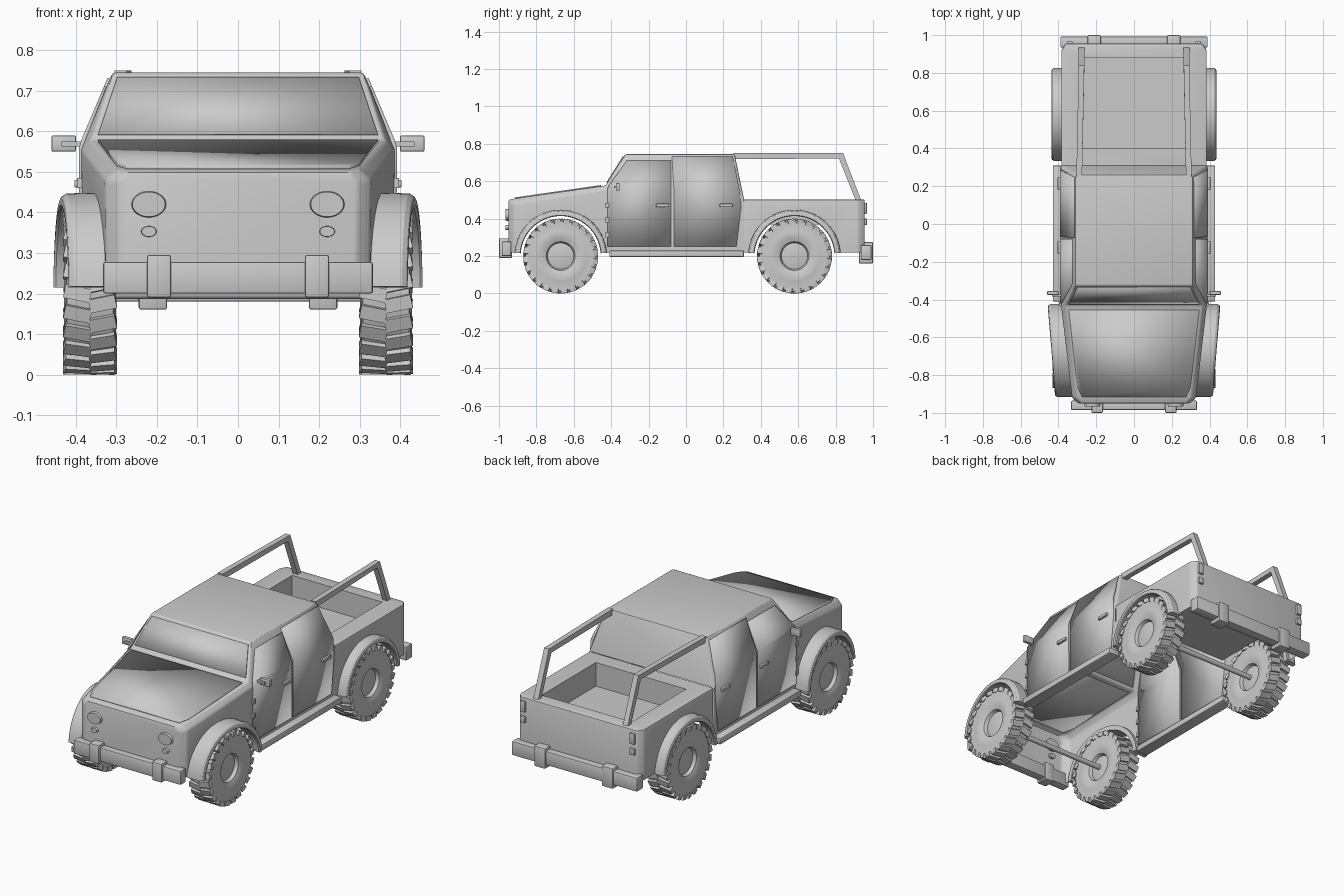
import bpy, bmesh
from math import sin, cos, pi, radians
from mathutils import Matrix, Vector

if "Cube" in bpy.data.objects:
    bpy.data.objects.remove(bpy.data.objects["Cube"])

AXLES = (-0.67, 0.58)
WELL = 0.235


def finish(bm, name):
    bmesh.ops.recalc_face_normals(bm, faces=bm.faces)
    me = bpy.data.meshes.new(name)
    bm.to_mesh(me)
    bm.free()
    ob = bpy.data.objects.new(name, me)
    bpy.context.collection.objects.link(ob)
    return ob


def skin_bm(rings):
    """Join closed rings of points into a capped solid."""
    bm = bmesh.new()
    vs = [[bm.verts.new(p) for p in r] for r in rings]
    n = len(vs[0])
    for a, b in zip(vs, vs[1:]):
        for i in range(n):
            j = (i + 1) % n
            bm.faces.new((a[i], a[j], b[j], b[i]))
    bm.faces.new(vs[0])
    bm.faces.new(vs[-1])
    bmesh.ops.recalc_face_normals(bm, faces=bm.faces)
    return bm


def box(name, lo, hi, bevel=0.0):
    bm = bmesh.new()
    c = [(a + b) / 2 for a, b in zip(lo, hi)]
    s = [abs(b - a) for a, b in zip(lo, hi)]
    bmesh.ops.create_cube(bm, size=1, matrix=Matrix.Translation(c) @ Matrix.Diagonal((*s, 1)))
    if bevel:
        bmesh.ops.bevel(bm, geom=bm.edges[:], offset=bevel, segments=2, profile=0.5, affect='EDGES')
    return finish(bm, name)


def plate(name, polys, thick):
    """Thin panel made of joined polygons, thickened both ways."""
    bm = bmesh.new()
    for poly in polys:
        bm.faces.new([bm.verts.new(p) for p in poly])
    bmesh.ops.remove_doubles(bm, verts=bm.verts[:], dist=1e-4)
    ob = finish(bm, name)
    m = ob.modifiers.new("thickness", 'SOLIDIFY')
    m.thickness, m.offset = thick, 0
    return ob


def drum(name, x0, x1, y, z, r, seg=48):
    bm = bmesh.new()
    mat = Matrix.Translation(((x0 + x1) / 2, y, z)) @ Matrix.Rotation(pi / 2, 4, 'Y')
    bmesh.ops.create_cone(bm, cap_ends=True, segments=seg, radius1=r, radius2=r,
                          depth=abs(x1 - x0), matrix=mat)
    return finish(bm, name)


def hull(name, stations, cutters, seam_y):
    """Loft half sections, soften edges, cut openings, then open the underside."""
    rings = [[(x, y, z) for x, z in h] + [(-x, y, z) for x, z in reversed(h)] for y, h in stations]
    bm = skin_bm(rings)
    edges = [e for e in bm.edges if e.calc_face_angle(0) > radians(28)
             and not all(v.co.z < 0.23 for v in e.verts)
             and not all(abs(v.co.y - seam_y) < 1e-4 for v in e.verts)]
    bmesh.ops.bevel(bm, geom=edges, offset=0.008, segments=2, profile=0.5, affect='EDGES')
    ob = finish(bm, name)
    for c in cutters:
        m = ob.modifiers.new("cut", 'BOOLEAN')
        m.operation, m.solver, m.object = 'DIFFERENCE', 'EXACT', c
    me = bpy.data.meshes.new_from_object(ob.evaluated_get(bpy.context.evaluated_depsgraph_get()))
    ob.modifiers.clear()
    bm = bmesh.new()
    bm.from_mesh(me)

    def unwanted(f):
        if all(v.co.z < 0.222 for v in f.verts) or all(abs(v.co.y - seam_y) < 1e-3 for v in f.verts):
            return True
        return any(all(Vector((v.co.y - a, v.co.z - 0.2)).length < WELL + 0.002 for v in f.verts)
                   for a in AXLES)
    bmesh.ops.delete(bm, geom=[f for f in bm.faces if unwanted(f)], context='FACES')
    bm.to_mesh(ob.data)
    bm.free()
    for c in cutters:
        bpy.data.objects.remove(c)
    return ob


def wells(y):
    return [drum("well_cutter", s * 0.30, s * 0.6, y, 0.2, WELL) for s in (-1, 1)]


# Cab with hood
hull("cab_body", [
    (-0.95, [(0.29, 0.22), (0.295, 0.475), (0.275, 0.50)]),
    (-0.92, [(0.325, 0.22), (0.328, 0.48), (0.30, 0.507)]),
    (-0.43, [(0.383, 0.22), (0.386, 0.555), (0.365, 0.577)]),
    (-0.325, [(0.385, 0.22), (0.388, 0.56), (0.31, 0.745)]),
    (0.26, [(0.385, 0.22), (0.388, 0.56), (0.31, 0.745)]),
    (0.31, [(0.385, 0.22), (0.388, 0.49), (0.378, 0.505)]),
], wells(AXLES[0]), 0.31)

# Cargo bed with recessed tray
tray = box("tray_cutter", (-0.28, 0.40, 0.37), (0.28, 0.88, 0.7))
hull("cargo_bed", [
    (0.31, [(0.385, 0.22), (0.385, 0.503)]),
    (0.92, [(0.385, 0.22), (0.385, 0.503)]),
    (0.955, [(0.362, 0.22), (0.362, 0.503)]),
], wells(AXLES[1]) + [tray], 0.31)

# Hood panel and windshield
hood_z = lambda y: 0.509 + (y + 0.92) * 0.143
hood = [(0.345, -0.455), (0.30, -0.86), (0.275, -0.915)]
hood = hood + [(-x, y) for x, y in reversed(hood)]
plate("hood_panel", [[(x, y, hood_z(y)) for x, y in hood]], 0.008)
plate("windshield", [[(0.345, -0.423, 0.592), (0.298, -0.335, 0.733),
                      (-0.298, -0.335, 0.733), (-0.345, -0.423, 0.592)]], 0.006)


def side_x(z):
    return 0.386 if z <= 0.56 else 0.388 - (z - 0.56) / 0.185 * 0.078


def door(name, s, lower, upper):
    plate(name, [[(s * side_x(z), y, z) for y, z in p] for p in (lower, upper)], 0.012)


def wheel(name, s, y):
    # Symmetric turned tyre and dished hub, with staggered tread lugs
    half = [(0.048, 0.0), (0.034, 0.07), (0.052, 0.077), (0.061, 0.10),
            (0.064, 0.135), (0.057, 0.155), (0.06, 0.172), (0.057, 0.188)]
    prof = half + [(-d, r) for d, r in reversed(half)]
    bm = bmesh.new()
    vs = [bm.verts.new((d, 0, r)) for d, r in prof]
    es = [bm.edges.new(p) for p in zip(vs, vs[1:])]
    bmesh.ops.spin(bm, geom=vs + es, cent=(0, 0, 0), axis=(1, 0, 0), angle=2 * pi,
                   steps=48, use_duplicate=False)
    bmesh.ops.remove_doubles(bm, verts=bm.verts[:], dist=1e-4)
    for i in range(48):
        side = 1 if i % 2 else -1
        mat = (Matrix.Rotation(2 * pi * i / 48, 4, 'X') @ Matrix.Translation((side * 0.031, 0, 0.187))
               @ Matrix.Rotation(side * 0.2, 4, 'Z') @ Matrix.Diagonal((0.066, 0.034, 0.025, 1)))
        bmesh.ops.create_cube(bm, size=1, matrix=mat)
    ob = finish(bm, name)
    ob.location = (s * 0.365, y, 0.2)


def fender(name, s, y0, front):
    rings = []
    for i in range(29):
        a = radians(4 + 172 * i / 28)
        y = y0 + 0.245 * cos(a)
        xo = 0.437 + (0.075 * (y - y0) if front else 0)
        xi = (0.325 + 0.12 * (y + 0.92) if front else 0.385) - 0.015
        prof = [(0.248, xi), (0.247, xo - 0.014), (0.24, xo - 0.003), (0.234, xo),
                (0.218, xo), (0.214, xo - 0.006), (0.222, xi)]
        rings.append([(s * x, y0 + r * cos(a), 0.2 + r * sin(a)) for r, x in prof])
    finish(skin_bm(rings), name)


def lamp(name, x, z, rx, rz):
    bm = bmesh.new()
    mat = (Matrix.Translation((x, -0.95, z)) @ Matrix.Diagonal((rx, 1, rz, 1))
           @ Matrix.Rotation(pi / 2, 4, 'X'))
    bmesh.ops.create_cone(bm, cap_ends=True, segments=32, radius1=1, radius2=0.9, depth=0.03, matrix=mat)
    finish(bm, name)


for s, side in ((1, "right"), (-1, "left")):
    def sbox(name, lo, hi, bevel=0.0):
        box(f"{side}_{name}", (s * lo[0], *lo[1:]), (s * hi[0], *hi[1:]), bevel)

    # Running gear
    for y, end in zip(AXLES, ("front", "rear")):
        wheel(f"{side}_{end}_wheel", s, y)
        fender(f"{side}_{end}_fender", s, y, end == "front")
    sbox("running_board", (0.36, -0.41, 0.195), (0.43, 0.31, 0.23), 0.006)

    # Doors, handles, hinges
    door(f"{side}_front_door", s, [(-0.42, 0.25), (-0.08, 0.25), (-0.08, 0.56), (-0.42, 0.56)],
         [(-0.42, 0.56), (-0.08, 0.56), (-0.08, 0.71), (-0.315, 0.71), (-0.41, 0.58)])
    door(f"{side}_rear_door", s, [(-0.065, 0.25), (0.27, 0.25), (0.295, 0.47), (0.285, 0.56), (-0.065, 0.56)],
         [(-0.065, 0.56), (0.285, 0.56), (0.25, 0.73), (-0.075, 0.73)])
    for y in (-0.16, 0.18):
        sbox("door_handle", (0.385, y, 0.462), (0.404, y + 0.07, 0.48), 0.004)
    for z in (0.30, 0.38, 0.46):
        sbox("door_hinge", (0.375, -0.432, z), (0.397, -0.412, z + 0.025))

    # Mirror
    sbox("mirror_arm", (0.375, -0.385, 0.563), (0.435, -0.37, 0.575))
    sbox("mirror", (0.40, -0.375, 0.55), (0.46, -0.355, 0.59), 0.004)

    # Lamps
    lamp(f"{side}_headlight", s * 0.22, 0.42, 0.045, 0.034)
    lamp(f"{side}_marker_light", s * 0.22, 0.353, 0.02, 0.014)
    sbox("tail_light", (0.325, 0.94, 0.425), (0.355, 0.967, 0.485), 0.003)
    sbox("reverse_light", (0.325, 0.94, 0.365), (0.355, 0.967, 0.40), 0.003)

    # Bumper brackets
    sbox("front_bracket", (0.165, -1.0, 0.19), (0.225, -0.93, 0.295), 0.006)
    sbox("rear_bracket", (0.175, 0.925, 0.16), (0.245, 1.0, 0.275), 0.006)

    # Roll bar
    ends = [((0.255, 0.75), (0.255, 0.718), 0.29), ((0.84, 0.75), (0.818, 0.722), 0.278),
            ((0.94, 0.49), (0.91, 0.49), 0.278)]
    finish(skin_bm([[(s * (x + dx), *p) for p, dx in
                     ((o, 0.015), (o, -0.015), (i, -0.015), (i, 0.015))] for o, i, x in ends]),
           f"{side}_roll_bar")

# Bumpers and axles
box("front_bumper", (-0.333, -0.985, 0.20), (0.333, -0.935, 0.278), 0.006)
box("rear_bumper", (-0.39, 0.935, 0.18), (0.39, 0.992, 0.258), 0.006)
for y, end in zip(AXLES, ("front", "rear")):
    drum(f"{end}_axle", -0.33, 0.33, y, 0.2, 0.014, 16)

# Smooth curved surfaces, keep edges crisp
for ob in bpy.context.collection.objects:
    ob.select_set(True)
    bpy.context.view_layer.objects.active = ob
bpy.ops.object.shade_smooth_by_angle(angle=radians(30))
